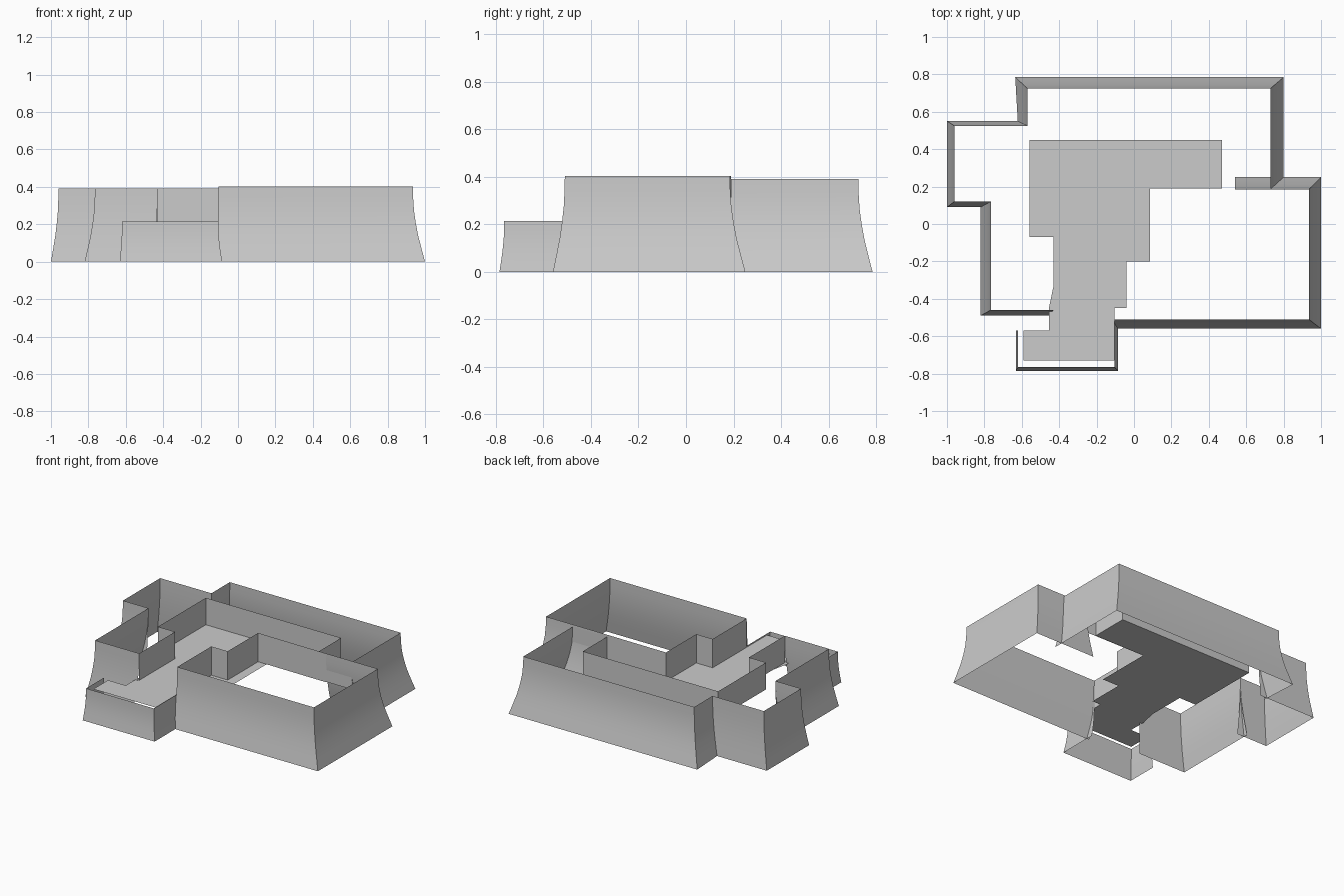
import bpy
import bmesh

cube = bpy.data.objects.get("Cube")
if cube:
    bpy.data.objects.remove(cube, do_unlink=True)

grey = bpy.data.materials.new("plain_grey")
grey.use_nodes = True
colour = (0.6, 0.6, 0.6, 1)
grey.diffuse_color = colour
grey.node_tree.nodes["Principled BSDF"].inputs["Base Color"].default_value = colour

# Height fraction and outward spread of the curved wall foot
FLARE = [(0, 1), (0.18, 0.7), (0.35, 0.43), (0.52, 0.23), (0.68, 0.09), (0.85, 0.02), (1, 0)]
STRAIGHT = [(0, 0), (1, 0)]


def finish(name, bm):
    mesh = bpy.data.meshes.new(name)
    bm.to_mesh(mesh)
    bm.free()
    mesh.materials.append(grey)
    obj = bpy.data.objects.new(name, mesh)
    bpy.context.collection.objects.link(obj)
    bpy.ops.object.select_all(action='DESELECT')
    obj.select_set(True)
    bpy.context.view_layer.objects.active = obj
    bpy.ops.object.shade_smooth_by_angle()


def wall(name, top, foot, low, high, profile):
    """Thin wall along a plan path, easing from the foot path to the top path."""
    bm = bmesh.new()
    rows = []
    for h, s in profile:
        z = low + (high - low) * h
        rows.append([bm.verts.new((t[0] + (f[0] - t[0]) * s, t[1] + (f[1] - t[1]) * s, z))
                     for t, f in zip(top, foot)])
    for a, b in zip(rows, rows[1:]):
        for i in range(len(top) - 1):
            bm.faces.new((a[i], a[i + 1], b[i + 1], b[i]))
    finish(name, bm)


FLOOR, LOW_TOP, HIGH_TOP, PORCH_TOP = 0.205, 0.39, 0.403, 0.215

# Flared outer walls
wall("back_wall",
     [(0.73, 0.19), (0.73, 0.725), (-0.57, 0.725), (-0.57, 0.525)],
     [(0.8, 0.19), (0.8, 0.785), (-0.635, 0.785), (-0.62, 0.525)], 0, LOW_TOP, FLARE)
wall("left_bay_wall",
     [(-0.57, 0.525), (-0.96, 0.525), (-0.96, 0.12), (-0.765, 0.12)],
     [(-0.57, 0.55), (-1, 0.55), (-1, 0.09), (-0.765, 0.09)], 0, LOW_TOP, FLARE)
wall("left_front_wall",
     [(-0.765, 0.12), (-0.765, -0.46), (-0.43, -0.46)],
     [(-0.82, 0.12), (-0.82, -0.49), (-0.455, -0.49)], 0, LOW_TOP, FLARE)
wall("right_wing_wall",
     [(-0.105, -0.51), (0.935, -0.51), (0.935, 0.185), (0.54, 0.185)],
     [(-0.105, -0.56), (1, -0.56), (1, 0.25), (0.54, 0.25)], 0, HIGH_TOP, FLARE)
wall("porch_wall",
     [(-0.62, -0.57), (-0.62, -0.765), (-0.105, -0.765), (-0.105, -0.51)],
     [(-0.632, -0.57), (-0.632, -0.785), (-0.085, -0.785), (-0.085, -0.51)], 0, PORCH_TOP, FLARE)

# Upright inner walls standing on the floor
right_path = [(0.54, 0.185), (0.02, 0.19), (0.02, -0.14), (-0.105, -0.14), (-0.105, -0.51)]
left_path = [(-0.43, -0.46), (-0.43, -0.07), (-0.56, -0.07), (-0.56, 0.45),
             (0.47, 0.45), (0.47, 0.19), (0.73, 0.19)]
wall("right_inner_wall", right_path, right_path, FLOOR, HIGH_TOP, STRAIGHT)
wall("left_inner_wall", left_path, left_path, FLOOR, LOW_TOP, STRAIGHT)

# Raised floor
outline = [(-0.56, 0.45), (-0.56, -0.07), (-0.43, -0.07), (-0.43, -0.33), (-0.455, -0.45),
           (-0.455, -0.57), (-0.59, -0.57), (-0.59, -0.73), (-0.105, -0.73), (-0.105, -0.45),
           (-0.04, -0.45), (-0.04, -0.2), (0.085, -0.2), (0.085, 0.19), (0.47, 0.19), (0.47, 0.45)]
bm = bmesh.new()
bm.faces.new([bm.verts.new((x, y, FLOOR)) for x, y in outline])
finish("floor", bm)
